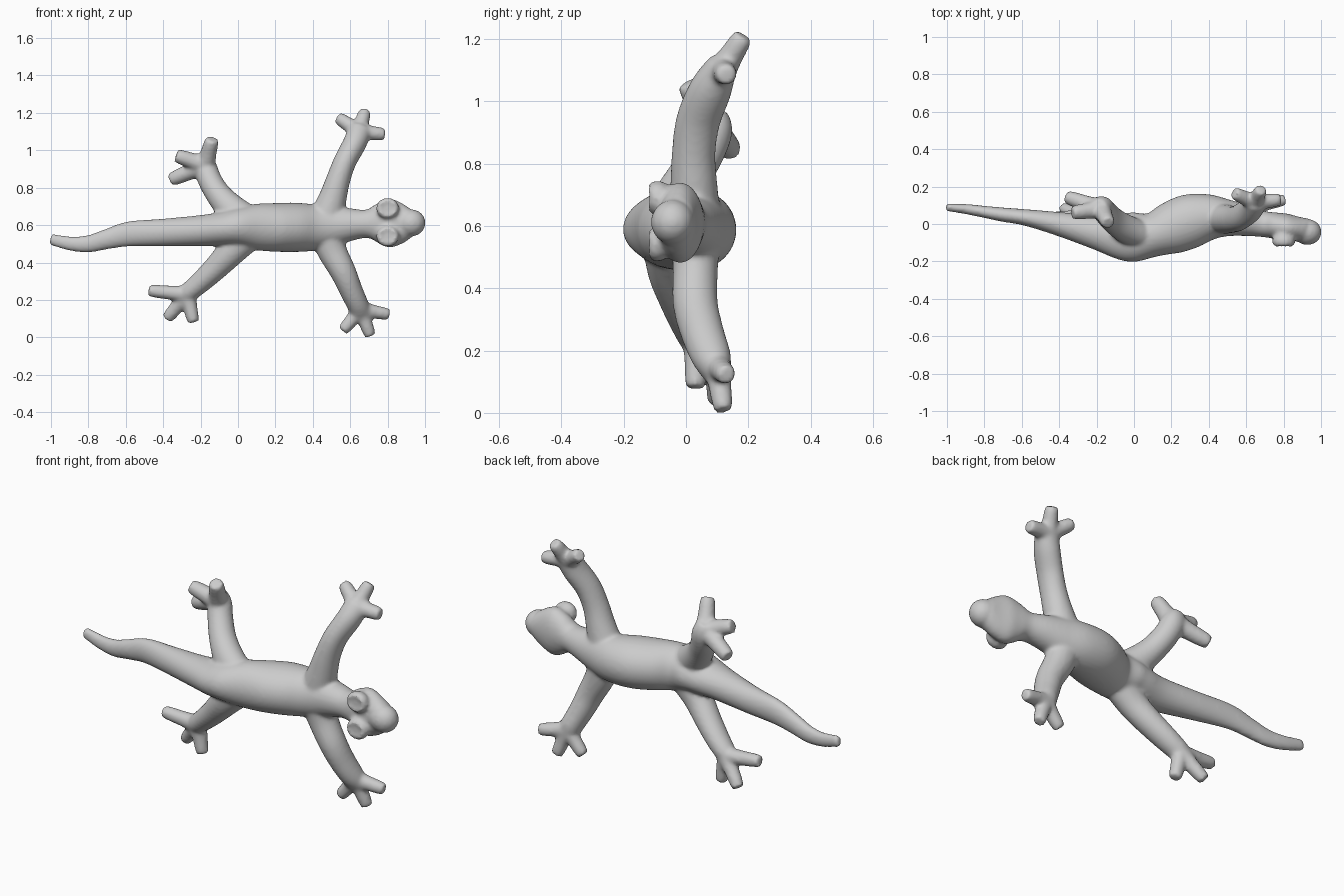
import bpy, bmesh, math
from mathutils import Vector, Matrix


def spline(pts, steps=6):
    """Catmull-Rom resampling of (x, y, z, r_y, r_side) rows."""
    out = []
    for i in range(len(pts) - 1):
        p0, p1, p2, p3 = (pts[max(0, min(len(pts) - 1, i + k))] for k in (-1, 0, 1, 2))
        for s in range(steps):
            t = s / steps
            out.append([0.5 * (2 * b + (c - a) * t + (2 * a - 5 * b + 4 * c - d) * t * t
                               + (3 * b - a - 3 * c + d) * t ** 3)
                        for a, b, c, d in zip(p0, p1, p2, p3)])
    out.append(list(pts[-1]))
    return out


def tube(bm, pts, sides=24):
    """Capped elliptical tube along a smooth path."""
    rows = spline([tuple(p) if len(p) == 5 else (*p, p[3]) for p in pts])
    centres = [Vector(r[:3]) for r in rows]
    rings = []
    for i, r in enumerate(rows):
        t = (centres[min(i + 1, len(rows) - 1)] - centres[max(i - 1, 0)]).normalized()
        u = Vector((0, 1, 0))
        u = (u - t * u.dot(t)).normalized()
        v = t.cross(u)
        rings.append([bm.verts.new(centres[i] + u * r[3] * math.cos(a) + v * r[4] * math.sin(a))
                      for a in (2 * math.pi * k / sides for k in range(sides))])
    for a, b in zip(rings, rings[1:]):
        for k in range(sides):
            bm.faces.new((a[k], a[(k + 1) % sides], b[(k + 1) % sides], b[k]))
    bm.faces.new(rings[0][::-1])
    bm.faces.new(rings[-1])


def ball(bm, loc, size):
    bmesh.ops.create_uvsphere(bm, u_segments=20, v_segments=12, radius=1,
                              matrix=Matrix.Translation(loc) @ Matrix.Diagonal((*size, 1)))


bm = bmesh.new()

# tail, torso, neck and head
tube(bm, [
    (-1.003, .09, .525, .020, .030), (-.90, .08, .502, .027, .038),
    (-.80, .065, .50, .032, .046), (-.70, .05, .525, .038, .054),
    (-.58, .035, .553, .044, .067), (-.40, 0, .56, .064, .074),
    (-.20, -.045, .57, .092, .083), (-.08, -.065, .58, .122, .092),
    (0, -.07, .59, .132, .105), (.10, -.058, .59, .118, .124),
    (.20, -.022, .588, .140, .130), (.30, .015, .588, .145, .132),
    (.40, .035, .588, .125, .125), (.50, .032, .595, .099, .112),
    (.60, .018, .603, .083, .088), (.69, 0, .607, .070, .076),
    (.75, -.008, .61, .070, .108), (.81, -.018, .61, .074, .130),
    (.87, -.026, .61, .066, .112), (.92, -.034, .612, .064, .080)], 32)

# rounded snout
ball(bm, (.927, -.043, .612), (.076, .070, .072))

# eyes: low domes with a raised rim
for z in (.541, .690):
    ball(bm, (.80, -.07, z), (.050, .046, .046))
    for k in range(14):
        a = 2 * math.pi * k / 14
        ball(bm, (.80 + .044 * math.cos(a), -.092, z + .039 * math.sin(a)), (.018, .030, .018))

# front legs
front_upper = [(.46, .03, .60, .085, .10), (.505, .025, .74, .075, .076),
               (.535, .025, .84, .070, .065), (.572, .04, .94, .071, .061),
               (.625, .08, 1.04, .068, .063), (.655, .12, 1.12, .048, .064)]
front_lower = [(.46, .03, .60, .085, .10), (.50, .03, .47, .073, .080),
               (.562, .03, .35, .072, .069), (.605, .055, .25, .069, .062),
               (.642, .085, .17, .062, .058), (.665, .105, .11, .038, .058)]
# back legs
back_upper = [(.03, -.06, .62, .08, .10), (-.045, -.025, .695, .076, .080),
              (-.105, .015, .765, .070, .068), (-.15, .06, .84, .066, .064),
              (-.175, .09, .91, .060, .062), (-.19, .085, .96, .045, .05)]
back_lower = [(.04, -.06, .55, .08, .10), (-.04, -.05, .455, .073, .078),
              (-.12, -.02, .37, .069, .066), (-.20, .01, .295, .064, .058),
              (-.265, .03, .24, .054, .052), (-.29, .04, .215, .040, .045)]
# leg, palm, toe thickness, toe tips
feet = [
    (front_upper, (.645, .115, 1.10), .036, [(.535, .165, 1.175), (.68, .185, 1.21), (.785, .13, 1.085)]),
    (front_lower, (.655, .10, .15), .034, [(.56, .10, .035), (.708, .12, .008), (.808, .13, .122)]),
    (back_upper, (-.175, .08, .92), .040, [(-.138, .005, 1.06), (-.33, .06, .972), (-.36, .145, .842)]),
    (back_lower, (-.27, .035, .23), .035, [(-.478, .03, .25), (-.38, .085, .10), (-.238, .03, .08)]),
]
for leg, palm, r, tips in feet:
    tube(bm, leg)
    for tip in tips:
        a, b = Vector(palm), Vector(tip)
        tube(bm, [(*a.lerp(b, f), r * s) for f, s in ((0, 1.35), (.45, 1.1), (.8, 1), (1, .85))], 16)

bmesh.ops.recalc_face_normals(bm, faces=bm.faces)
mesh = bpy.data.meshes.new("lizard_skin")
bm.to_mesh(mesh)
bm.free()
skin = bpy.data.objects.new("lizard_skin", mesh)
bpy.context.collection.objects.link(skin)

# fuse all parts into one soft sculpted skin
rm = skin.modifiers.new("fuse", 'REMESH')
rm.mode = 'VOXEL'
rm.voxel_size = .010
rm.use_smooth_shade = True
sm = skin.modifiers.new("soften", 'SMOOTH')
sm.factor = .5
sm.iterations = 6
